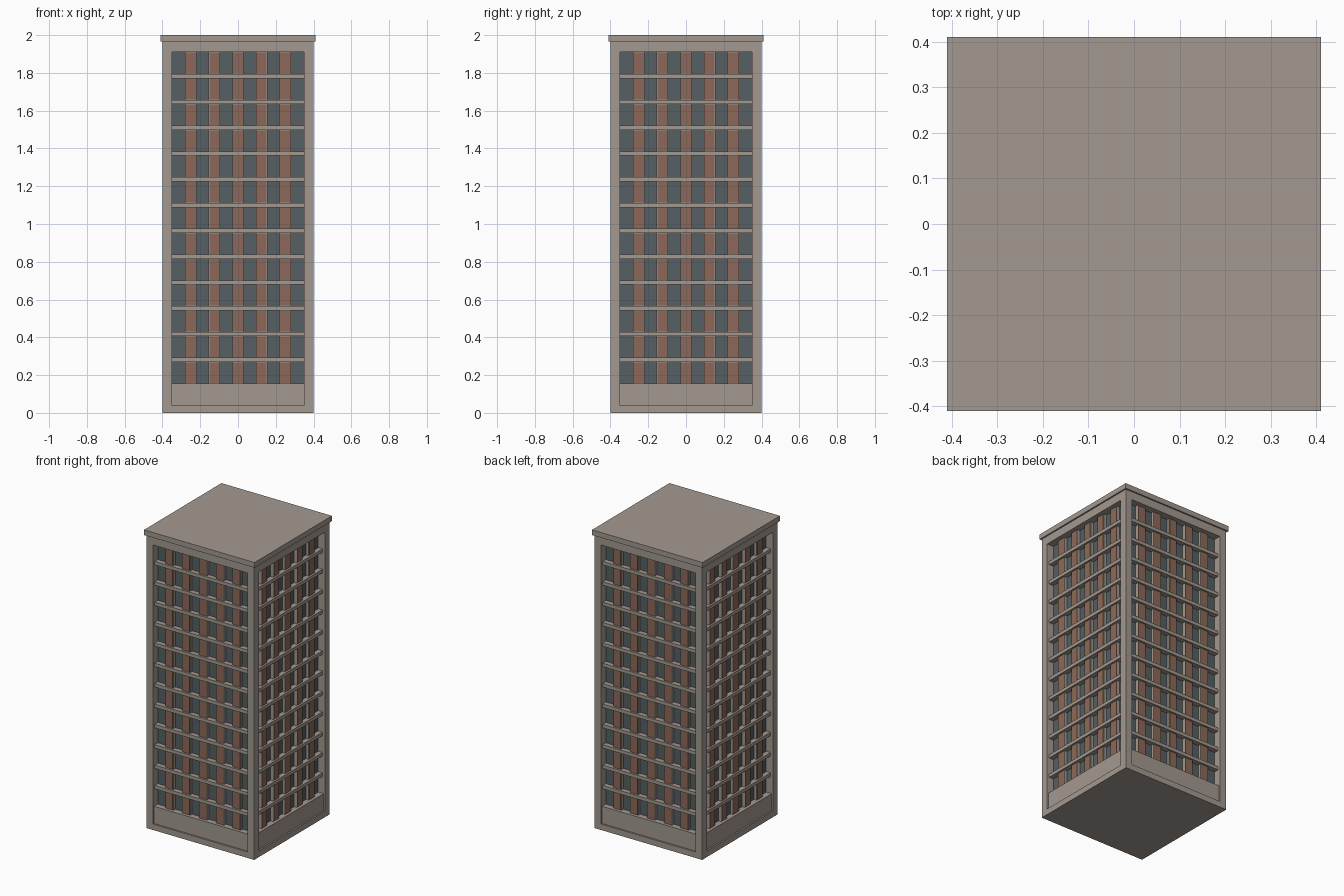
import bpy, bmesh, math
from mathutils import Matrix, Vector

if "Cube" in bpy.data.objects:
    bpy.data.objects.remove(bpy.data.objects["Cube"])


def material(name, rgb):
    m = bpy.data.materials.new(name)
    m.diffuse_color = (*rgb, 1)
    m.use_nodes = True
    m.node_tree.nodes["Principled BSDF"].inputs["Base Color"].default_value = m.diffuse_color
    return m


STONE = material("warm grey stone", (0.366, 0.319, 0.279))
GLASS = material("slate glass", (0.092, 0.115, 0.125))
BRICK = material("brown brick", (0.262, 0.141, 0.098))


def make(name, boxes, mat, turns=1):
    """Boxes given as (x0, x1, y0, y1, z0, z1); repeated on each facade."""
    bm = bmesh.new()
    for t in range(turns):
        rot = Matrix.Rotation(t * math.pi / 2, 4, 'Z')
        for x0, x1, y0, y1, z0, z1 in boxes:
            centre = Vector(((x0 + x1) / 2, (y0 + y1) / 2, (z0 + z1) / 2))
            size = (x1 - x0, y1 - y0, z1 - z0, 1)
            bmesh.ops.create_cube(
                bm, size=1,
                matrix=rot @ Matrix.Translation(centre) @ Matrix.Diagonal(size))
    me = bpy.data.meshes.new(name)
    bm.to_mesh(me)
    bm.free()
    me.materials.append(mat)
    ob = bpy.data.objects.new(name, me)
    bpy.context.collection.objects.link(ob)
    return ob


W, IN = 0.40, 0.35            # outer half width, edge of recessed bay
Z0, Z1 = 0.155, 1.91          # window wall bottom and top
FLOORS, PITCH = 13, 0.1365
BAND = 0.0115                 # half height of a floor band
band_z = [0.281 + i * PITCH for i in range(FLOORS - 1)]
pier_x = [(i - 2) * 0.125 for i in range(5)]

# Solid frame: plinth, top beam, roof cap and corner posts
make("plinth", [(-W, W, -W, W, 0, 0.04)], STONE)
make("top_beam", [(-W, W, -W, W, Z1, 1.965)], STONE)
make("roof_cap", [(-0.41, 0.41, -0.41, 0.41, 1.965, 2.0)], STONE)
make("corner_posts", [(-W, -IN, -W, -IN, 0.04, Z1)], STONE, 4)

# Recessed base panels
make("base_panel", [(-0.39, 0.39, -0.39, 0.39, 0.04, Z0)], STONE)

# Glass core
make("window_glass", [(-IN, IN, -IN, IN, Z0, Z1)], GLASS)

# Floor bands on every facade
make("floor_bands", [(-IN, IN, -0.383, -IN, z - BAND, z + BAND)
                     for z in band_z], STONE, 4)

# Stone piers with brick facing plates on each floor
lows = [Z0] + [z + BAND for z in band_z]
highs = [z - BAND for z in band_z] + [Z1]
make("piers", [(x - 0.030, x + 0.030, -0.370, -IN, Z0, Z1)
               for x in pier_x], STONE, 4)
make("brick_panels", [(x - 0.027, x + 0.027, -0.373, -0.370, a + 0.002, b - 0.002)
                      for x in pier_x for a, b in zip(lows, highs)], BRICK, 4)
